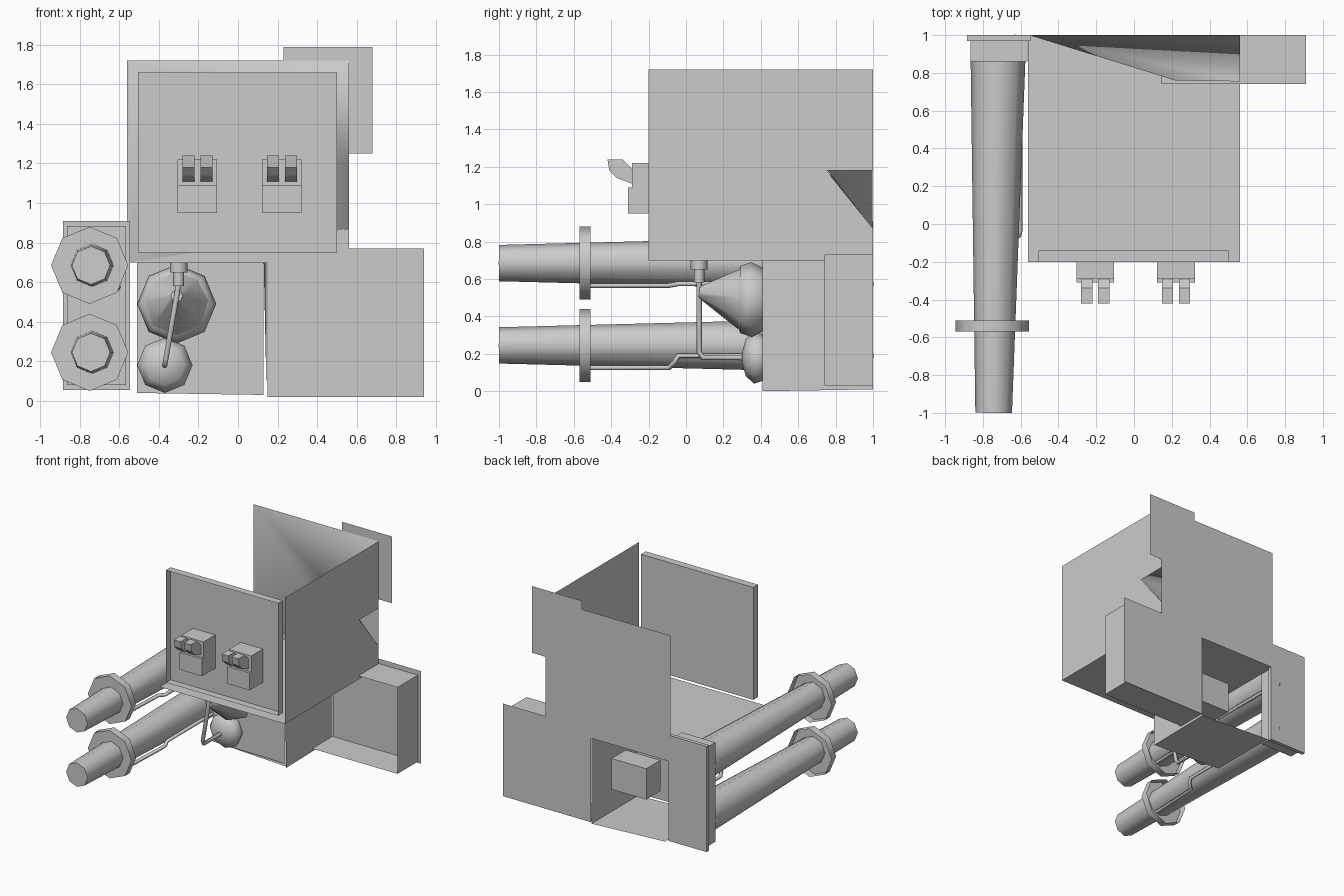
import bpy, bmesh, math
from mathutils import Vector

if "Cube" in bpy.data.objects:
    bpy.data.objects.remove(bpy.data.objects["Cube"])


def mesh_object(name, verts, faces):
    me = bpy.data.meshes.new(name)
    me.from_pydata(verts, [], faces)
    me.update()
    ob = bpy.data.objects.new(name, me)
    bpy.context.collection.objects.link(ob)
    return ob


def sheet(name, pts):
    return mesh_object(name, pts, [range(len(pts))])


def prism(name, profile, x0, x1):
    """Closed (y, z) profile extruded along x."""
    n = len(profile)
    verts = [(x, y, z) for x in (x0, x1) for y, z in profile]
    faces = [range(n)[::-1], range(n, 2 * n)]
    faces += [(i, (i + 1) % n, n + (i + 1) % n, n + i) for i in range(n)]
    ob = mesh_object(name, verts, faces)
    bm = bmesh.new()
    bm.from_mesh(ob.data)
    bmesh.ops.recalc_face_normals(bm, faces=bm.faces)
    bm.to_mesh(ob.data)
    bm.free()
    return ob


def box(name, x0, x1, y0, y1, z0, z1):
    return prism(name, [(y0, z0), (y1, z0), (y1, z1), (y0, z1)], x0, x1)


def open_side(ob, direction):
    """Delete the faces pointing along a world direction, leaving an open shell."""
    bpy.context.view_layer.update()
    rot = ob.matrix_world.to_3x3()
    bm = bmesh.new()
    bm.from_mesh(ob.data)
    gone = [f for f in bm.faces if (rot @ f.normal).dot(Vector(direction)) > .95]
    bmesh.ops.delete(bm, geom=gone, context='FACES')
    bm.to_mesh(ob.data)
    bm.free()


def cone(name, a, b, ra, rb, sides=8):
    """Smooth-sided tapered cylinder from point a to point b."""
    a, b = Vector(a), Vector(b)
    d = b - a
    bpy.ops.mesh.primitive_cone_add(
        vertices=sides, radius1=ra, radius2=rb, depth=d.length,
        location=(a + b) / 2, rotation=d.to_track_quat('Z', 'Y').to_euler())
    ob = bpy.context.object
    ob.name = name
    bpy.ops.object.shade_smooth_by_angle(angle=math.radians(60))
    return ob


def dome(name, centre, rings, sides=8):
    """Smooth stack of (y, radius) rings about the y axis through centre (x, z)."""
    cx, cz = centre
    verts = [(cx + r * math.sin(2 * math.pi * i / sides), y,
              cz + r * math.cos(2 * math.pi * i / sides))
             for y, r in rings for i in range(sides)]
    faces = [(k * sides + i, k * sides + (i + 1) % sides,
              (k + 1) * sides + (i + 1) % sides, (k + 1) * sides + i)
             for k in range(len(rings) - 1) for i in range(sides)]
    faces.append(range((len(rings) - 1) * sides, len(rings) * sides))
    ob = mesh_object(name, verts, faces)
    for p in ob.data.polygons:
        p.use_smooth = True
    return ob


def pipe(name, pts, r):
    cu = bpy.data.curves.new(name, 'CURVE')
    cu.dimensions = '3D'
    cu.bevel_depth = r
    cu.bevel_resolution = 1
    cu.use_fill_caps = True
    sp = cu.splines.new('POLY')
    sp.points.add(len(pts) - 1)
    for p, c in zip(sp.points, pts):
        p.co = (*c, 1)
    ob = bpy.data.objects.new(name, cu)
    bpy.context.collection.objects.link(ob)
    return ob


# cabin sheets: floor, notched right wall, stepped back wall
sheet("cabin_floor", [(-.56, -.2, .70), (.56, -.2, .70), (.56, 1, .70), (-.56, 1, .70)])
sheet("cabin_right_wall", [(.56, y, z) for y, z in
      [(-.2, .70), (1, .70), (1, .87), (.75, 1.18), (1, 1.18), (1, 1.72), (-.2, 1.72)]])
sheet("cabin_back_wall", [(x, 1, z) for x, z in
      [(.56, .70), (-.56, .70), (-.56, 1.72), (.23, 1.72), (.23, 1.79),
       (.68, 1.79), (.68, 1.25), (.56, 1.25)]])

# inner lining of the back wall, folded forward to a short ridge over the notch
lining = mesh_object("rear_lining",
                     [(-.55, .998, .70), (-.55, .998, 1.72), (.56, .998, 1.72),
                      (.56, .755, 1.18), (.22, .76, 1.18), (.56, .998, .87),
                      (.56, .998, 1.18)],
                     [(0, 4, 1), (1, 4, 3, 2), (0, 5, 4), (5, 3, 4), (4, 6, 3)])
for p in lining.data.polygons:
    p.use_smooth = True

# front panel: shallow tray open to the front, with two latches of paired hooks
open_side(box("front_panel", -.505, .50, -.2, -.14, .75, 1.66), (0, -1, 0))
hook = [(-.29, 1.19), (-.31, 1.21), (-.34, 1.24), (-.42, 1.24),
        (-.41, 1.18), (-.37, 1.14), (-.29, 1.11)]
for x in (-.205, .222):
    prism("latch_body", [(-.14, .95), (-.31, .95), (-.31, 1.09), (-.29, 1.09),
                         (-.29, 1.22), (-.14, 1.22)], x - .1, x + .1)
    for dx in (-.045, .045):
        prism("latch_hook", hook, x + dx - .03, x + dx + .03)

# lower compartment, open at the back, with a block inside
sheet("lower_front", [(-.51, .41, .04), (.13, .41, .03), (.13, .41, .70), (-.51, .41, .70)])
sheet("lower_right_wall", [(.145, .41, 0), (.145, 1, .01), (.145, 1, .70), (.13, .41, .70)])
sheet("lower_floor", [(-.51, .41, .04), (.145, .41, .01), (.145, 1, .01), (-.51, 1, .04)])
box("inner_block", -.24, .07, .67, .85, .25, .50)

# side locker: top, floor and end sheets against a back plate, open to the front
for z in (.03, .73):
    sheet("locker_shelf", [(.145, .74, z), (.91, .74, z), (.91, 1, z), (.145, 1, z)])
sheet("locker_end", [(.91, .74, .03), (.91, 1, .03), (.91, 1, .73), (.91, .74, .73)])
sheet("locker_back_plate", [(.94, 1, .02), (.15, 1, .02), (.15, 1, .77), (.94, 1, .77)])

# barrel mount: wide plate and smaller raised block
box("mount_plate", -.885, -.545, .97, 1, .055, .91)
box("mount_block", -.865, -.565, .86, .97, .08, .885)

# twin tapered barrels, each with a collar (open at the back) and a bent pipe
for z, rise in ((.245, .065), (.685, .01)):
    cone("barrel", (-.743, -1, z), (-.72, .87, z), .097, .145)
    open_side(cone("barrel_collar", (-.75, -.57, z), (-.75, -.51, z), .195, .195), (0, 1, 0))
    low = z - .12
    pipe("barrel_pipe", [(-.67, -.53, low), (-.65, -.09, low), (-.61, -.06, low + rise / 2),
                         (-.605, -.04, low + rise), (-.605, .86, low + rise),
                         (-.64, 1, low + rise)], .014)

# tanks under the cabin floor
dome("large_tank", (-.31, .49), [(.41, .17), (.35, .20), (.29, .18), (.26, .10)])
cone("large_tank_nose", (-.31, .30, .50), (-.31, .07, .53), .17, .03)
dome("small_tank", (-.37, .18), [(.41, .125), (.365, .14), (.32, .10), (.30, .03)])

# valve hanging from the floor and feed pipe down to the small tank
cone("valve_cap", (-.3, .07, .65), (-.3, .07, .70), .045, .045)
cone("valve_stem", (-.3, .07, .58), (-.3, .07, .65), .028, .028)
pipe("feed_pipe", [(-.3, .07, .60), (-.31, .07, .53), (-.365, .07, .21),
                   (-.37, .09, .18), (-.37, .33, .18)], .015)
